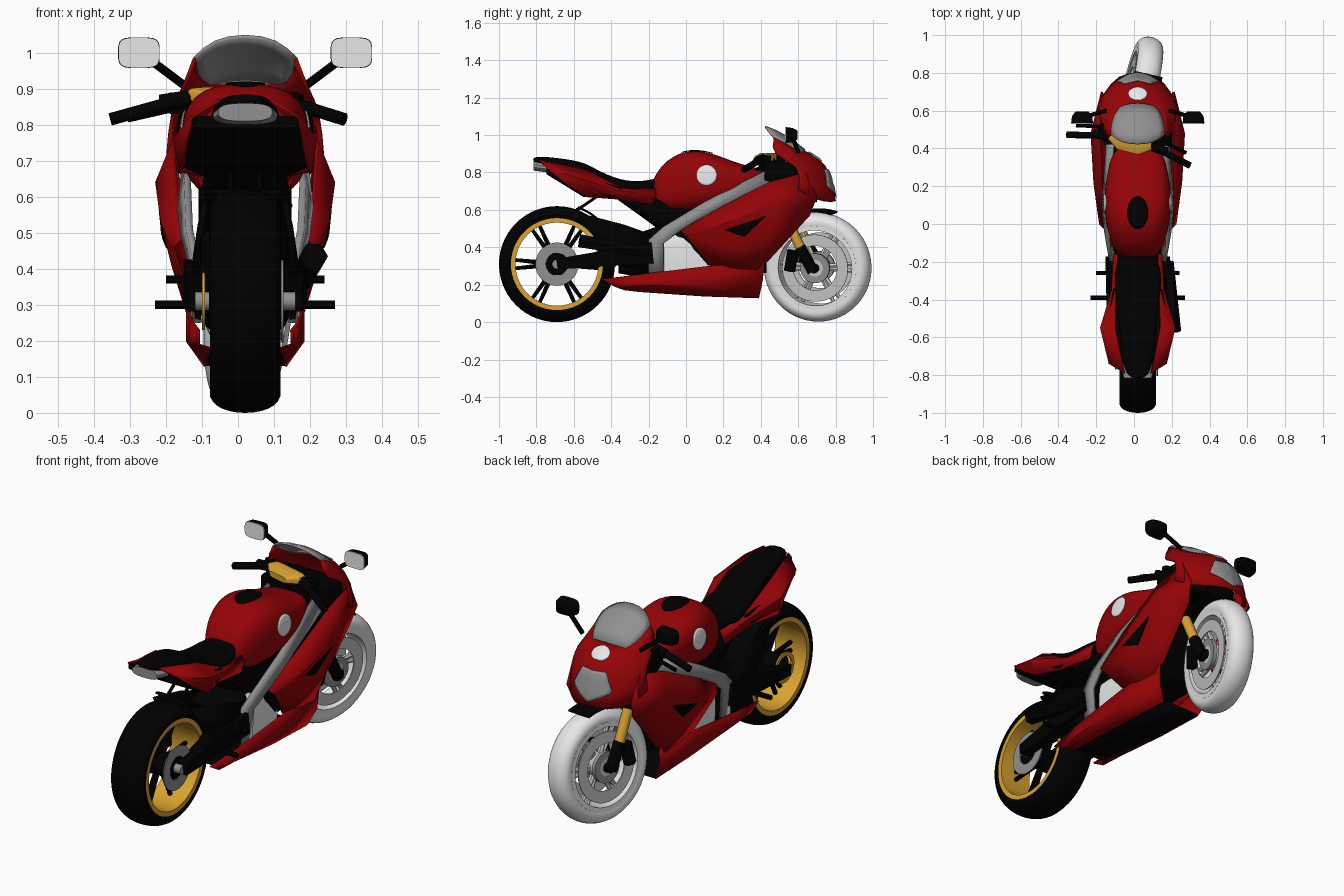
import bpy, bmesh
from math import sin, cos, pi, radians
from mathutils import Vector, Matrix
from mathutils.bvhtree import BVHTree

if "Cube" in bpy.data.objects:
    bpy.data.objects.remove(bpy.data.objects["Cube"])

OFFSET = Matrix.Translation((.02, 0, 0))
made = []


def material(name, r, g, b):
    m = bpy.data.materials.new(name)
    m.use_nodes = True
    m.diffuse_color = (r, g, b, 1)
    m.node_tree.nodes["Principled BSDF"].inputs["Base Color"].default_value = (r, g, b, 1)
    return m


red = material("red paint", .30, .001, .002)
black = material("black", 0, 0, 0)
gold = material("gold", .70, .37, .03)
grey = material("grey", .28, .28, .28)
steel = material("light steel", .58, .58, .58)
white = material("white", .80, .80, .80)


def finish(name, bm, mat, mirror=False, solid=0, subdiv=0):
    """Turn a bmesh into a named object with the usual modifiers."""
    bmesh.ops.recalc_face_normals(bm, faces=bm.faces)
    mesh = bpy.data.meshes.new(name)
    bm.to_mesh(mesh)
    bm.free()
    mesh.materials.append(mat)
    ob = bpy.data.objects.new(name, mesh)
    bpy.context.collection.objects.link(ob)
    ob.matrix_world = OFFSET
    if mirror:
        ob.modifiers.new("mirror", 'MIRROR').use_clip = True
    if subdiv:
        sub = ob.modifiers.new("smooth", 'SUBSURF')
        sub.levels = sub.render_levels = subdiv
        sub.boundary_smooth = 'PRESERVE_CORNERS'
    if solid:
        shell = ob.modifiers.new("thickness", 'SOLIDIFY')
        shell.thickness, shell.offset = solid, 0
    made.append(ob)
    return ob


def bridge(bm, rows, closed):
    """Quads between neighbouring rows of vertices."""
    for a, b in zip(rows, rows[1:]):
        count = len(a)
        for i in range(count if closed else count - 1):
            j = (i + 1) % count
            bm.faces.new((a[i], a[j], b[j], b[i]))


def loft(name, mat, sections, cx=0, power=.7, subdiv=0, mirror=False):
    """Rounded body through sections of (y, half width, low z, high z)."""
    bm, rows = bmesh.new(), []
    soft = lambda v: abs(v) ** power * (1 if v > 0 else -1)
    for y, half, low, high in sections:
        ring = []
        for i in range(20):
            t = 2 * pi * (i + .5) / 20
            ring.append(bm.verts.new((cx + half * soft(cos(t)), y,
                                      (low + high) / 2 + (high - low) / 2 * soft(sin(t)))))
        rows.append(ring)
    bridge(bm, rows, True)
    bm.faces.new(rows[0])
    bm.faces.new(rows[-1])
    return finish(name, bm, mat, mirror, 0, subdiv)


def panel(name, mat, rows, subdiv=0, solid=.01):
    """Thin mirrored body panel from a small grid of points."""
    bm = bmesh.new()
    bridge(bm, [[bm.verts.new(p) for p in row] for row in rows], False)
    return finish(name, bm, mat, True, solid, subdiv)


def add_tube(bm, a, b, r, end=None, sides=12):
    a, b = Vector(a), Vector(b)
    turn = (b - a).to_track_quat('Z', 'Y').to_matrix().to_4x4()
    spin = Matrix.Rotation(pi / sides, 4, 'Z')
    bmesh.ops.create_cone(bm, cap_ends=True, segments=sides, radius1=r,
                          radius2=r if end is None else end, depth=(b - a).length,
                          matrix=Matrix.Translation((a + b) / 2) @ turn @ spin)


def tube(name, mat, a, b, r, end=None, sides=12, mirror=True):
    bm = bmesh.new()
    add_tube(bm, a, b, r, end, sides)
    return finish(name, bm, mat, mirror)


def lathe(name, mat, profile, hub, start=0, stop=360, mirror=False):
    """Turn a closed profile of (x, radius) about a wheel axle."""
    bm, full = bmesh.new(), stop - start == 360
    steps = 56 if full else 16
    rows = []
    for i in range(steps if full else steps + 1):
        t = radians(start + (stop - start) * i / steps)
        rows.append([bm.verts.new((x, hub[0] + r * cos(t), hub[1] + r * sin(t))) for x, r in profile])
    bridge(bm, rows + rows[:1] if full else rows, True)
    if not full:
        bm.faces.new(rows[0])
        bm.faces.new(rows[-1])
    return finish(name, bm, mat, mirror)


def band(x0, x1, r0, r1):
    return [(x0, r0), (x1, r0), (x1, r1), (x0, r1)]


def decal(name, mat, target, start, aim, u, v, corners=0, mirror=False):
    """Thin plate laid onto a surface by ray casting; u and v are its half axes."""
    bpy.context.view_layer.update()
    tree = BVHTree.FromObject(target, bpy.context.evaluated_depsgraph_get())
    start, aim, u, v = Vector(start), Vector(aim), Vector(u), Vector(v)
    bm, rows = bmesh.new(), []

    def drop(p):
        hit = tree.ray_cast(p, aim)[0] or tree.find_nearest(p)[0]
        return bm.verts.new(hit - aim * .005)

    for k in range(1, 6):
        ring = []
        for i in range(42):
            t = 2 * pi * i / 42
            s = k / 5
            if corners:
                s *= cos(pi / corners) / cos(t % (2 * pi / corners) - pi / corners)
            ring.append(drop(start + u * s * sin(t) - v * s * cos(t)))
        rows.append(ring)
    bridge(bm, rows, True)
    bm.faces.new(rows[0])
    return finish(name, bm, mat, mirror, .004)


def wheel(side, hub, radius, half, inner, tyre, rim, spoke):
    """Tyre, rim, spokes and hub."""
    curve = [pi * i / 14 for i in range(15)]
    bow = [(half * cos(t), inner + (radius - inner) * sin(t) ** .7) for t in curve[1:-1]]
    shape = [(half * .9, inner)] + bow + [(-half * .9, inner)]
    parts = [lathe(side + "_tyre", tyre, shape, hub),
             lathe(side + "_rim", rim, band(-half * .93, half * .93, inner - .018, inner + .006), hub)]
    bm = bmesh.new()
    for i in range(6):
        for lean in (-.1, .1):
            t = 2 * pi * i / 6 + lean
            a, b = [(0, hub[0] + r * cos(t), hub[1] + r * sin(t)) for r in (.03, inner - .01)]
            add_tube(bm, a, b, .016, .011, 6)
    add_tube(bm, (-half, *hub), (half, *hub), .06, sides=20)
    parts.append(finish(side + "_spokes", bm, spoke))
    return parts


def steer(parts, axis, pivot, shift):
    """Turn parts to the right about a steering axis."""
    move = Matrix.Translation(pivot)
    turn = Matrix.Rotation(radians(-14), 4, Vector(axis).normalized())
    for ob in parts:
        ob.matrix_world = OFFSET @ Matrix.Translation((shift, 0, 0)) @ move @ turn @ move.inverted()


# Wheels and brakes
REAR, FRONT = (-.69, .31), (.705, .295)
wheel("rear", REAR, .31, .1, .24, black, gold, black)
lathe("rear_brake_disc", grey, band(.1, .106, .06, .115), REAR)
lathe("chain_sprocket", gold, band(-.12, -.112, .06, .08), REAR)
tube("rear_axle", grey, (.09, *REAR), (.14, *REAR), .026)
lathe("rear_hugger", black, band(-.1, .1, .318, .33), REAR, 5, 70)
fork = wheel("front", FRONT, .293, .07, .22, white, white, steel)
fork += [
    lathe("front_brake_discs", steel, band(.058, .064, .12, .18), FRONT, mirror=True),
    lathe("front_disc_carriers", grey, band(.05, .071, .045, .08), FRONT, mirror=True),
    lathe("front_fender", black, band(-.075, .075, .3, .308), FRONT, 72, 125)]

# Fork
fork += [
    tube("fork_lowers", black, (.09, .70, .28), (.09, .63, .41), .03),
    tube("fork_tubes", gold, (.09, .63, .41), (.09, .56, .56), .026),
    tube("fork_uppers", black, (.09, .56, .56), (.09, .43, .86), .024),
    tube("calipers", black, (.085, .57, .28), (.085, .59, .39), .032, sides=6),
    tube("front_axle", black, (-.1, *FRONT), (.1, *FRONT), .025, mirror=False)]
steer(fork, (0, -.25, .58), (0, .66, .30), 0)

# Clamp and handlebars
bars = [
    loft("fork_clamp", gold, [(.38, .06, .86, .89), (.42, .12, .86, .905), (.46, .11, .86, .905)], power=.4),
    tube("bar_stubs", black, (.10, .44, .875), (.20, .43, .86), .025),
    tube("grips", black, (.16, .43, .865), (.335, .39, .815), .018),
    tube("levers", black, (.15, .48, .85), (.30, .45, .815), .01, sides=6),
    tube("brake_reservoirs", black, (.16, .47, .83), (.16, .47, .89), .025)]
steer(bars, (0, 0, 1), (0, .43, 0), -.04)

# Engine, frame and swingarm
loft("engine_block", white, [(-.12, .11, .2, .48), (.14, .115, .2, .5)], power=.4)
loft("engine_core", black, [(-.1, .1, .48, .64), (.12, .13, .26, .64), (.43, .13, .26, .78)], power=.5)
loft("swingarm_pivot", black, [(-.36, .11, .26, .44), (-.13, .125, .22, .52)], power=.4)
panel("frame_rails", grey, [
    [(.13, .45, .82), (.16, .1, .64), (.155, -.12, .51), (.14, -.2, .44), (.13, -.2, .25)],
    [(.16, .45, .74), (.18, .1, .57), (.17, -.03, .49), (.15, -.12, .42), (.14, -.12, .25)]], solid=.02)
loft("subframe", black, [(-.36, .1, .65, .7), (-.22, .12, .55, .7), (-.1, .13, .46, .66)])
tube("swingarm", black, (.13, *REAR), (.115, -.18, .37), .04, .08, sides=4)
panel("swingarm_guards", black, [
    [(.11, -.58, .585), (.125, -.33, .52), (.125, -.19, .47)],
    [(.13, -.50, .47), (.14, -.35, .42), (.13, -.2, .40)],
    [(.13, -.46, .34), (.14, -.35, .30), (.13, -.2, .26)]], solid=.015)
tube("silencer", black, (.16, -.2, .37), (.19, -.57, .435), .03, .04, 6, False)
tube("foot_pegs", black, (.1, -.26, .37), (.22, -.26, .37), .012, sides=8)
tube("rear_pegs", black, (.1, -.39, .30), (.25, -.39, .30), .013, sides=8)
tube("plate_bracket", black, (.04, -.45, .69), (.04, -.58, .60), .009, sides=6)
tube("plate_bracket_bar", black, (-.08, -.58, .60), (.08, -.58, .60), .012, sides=6, mirror=False)

# Tank, seat and tail
tank = loft("fuel_tank", red, [(-.19, .08, .64, .74), (-.13, .13, .59, .85), (-.01, .17, .58, .925),
                              (.14, .185, .60, .91), (.29, .16, .67, .84), (.43, .12, .74, .82)], subdiv=2)
decal("tank_cap", black, tank, (0, .06, 1.2), (0, 0, -1), (.055, 0, 0), (0, .085, 0))
decal("tank_badges", white, tank, (.5, .11, .785), (-1, 0, 0), (0, .055, 0), (0, 0, .055), mirror=True)
loft("seat", black, [(-.82, .05, .855, .885), (-.74, .08, .81, .885), (-.55, .10, .77, .86), (-.49, .10, .73, .82),
                     (-.35, .125, .68, .755), (-.22, .125, .67, .75), (-.14, .07, .7, .78)], subdiv=2)
panel("tail_fairing", red, [
    [(.07, -.79, .87), (.12, -.55, .82), (.115, -.35, .72), (.11, -.16, .71)],
    [(.15, -.74, .82), (.195, -.55, .76), (.135, -.35, .70), (.125, -.16, .68)],
    [(.14, -.71, .79), (.18, -.54, .67), (.13, -.40, .66), (.12, -.18, .63)]])
loft("undertray", black, [(-.745, .145, .79, .825), (-.55, .178, .67, .79), (-.3, .12, .65, .71)], power=.3)
loft("tail_light", grey, [(-.815, .075, .81, .86), (-.74, .09, .80, .85)])

# Side fairings and belly pan
side = panel("side_fairings", red, [
    [(.17, -.03, .49), (.19, .18, .61), (.20, .45, .75), (.19, .64, .80)],
    [(.20, .0, .46), (.23, .22, .53), (.245, .48, .64), (.19, .70, .67)],
    [(.18, .06, .39), (.20, .25, .41), (.20, .45, .46), (.17, .66, .57)],
    [(.15, .13, .30), (.16, .25, .29), (.16, .38, .28), (.15, .44, .33)]])
decal("fairing_vents", black, side, (.5, .315, .505), (-1, 0, 0), (0, .06, -.02), (0, -.11, -.06), 3, True)
panel("belly_pan", red, [
    [(.13, -.45, .23), (.15, -.25, .255), (.16, .12, .30), (.16, .42, .32)],
    [(.13, -.38, .19), (.15, -.25, .20), (.16, .1, .20), (.155, .41, .22)],
    [(.09, -.33, .175), (.10, -.25, .165), (.11, .1, .14), (.11, .39, .13)]])
panel("belly_floor", black, [
    [(.09, -.33, .18), (.10, -.25, .17), (.11, .1, .145), (.11, .39, .135)],
    [(0, -.33, .18), (0, -.25, .17), (0, .1, .145), (0, .39, .135)]])

# Nose cowl, windscreen, headlight and mirrors
panel("windscreen", grey, [
    [(0, .42, 1.05), (.09, .43, 1.035), (.14, .47, .985)],
    [(0, .53, 1.01), (.09, .53, .99), (.14, .54, .95)],
    [(0, .64, .92), (.07, .63, .915), (.105, .61, .90)]], 1)
nose = panel("nose_cowl", red, [
    [(0, .64, .92), (.105, .61, .90), (.14, .54, .95), (.14, .47, .985)],
    [(0, .73, .88), (.12, .68, .86), (.18, .57, .89), (.175, .45, .89)],
    [(0, .79, .81), (.13, .73, .78), (.205, .65, .80), (.205, .62, .84)],
    [(0, .80, .65), (.10, .79, .64), (.18, .69, .65), (.215, .60, .71)]], 1)
loft("dashboard_core", black, [(.42, .18, .75, .86), (.58, .19, .68, .86), (.70, .09, .64, .78)], power=.4)
decal("headlight", grey, nose, (0, 1.3, .75), (0, -1, 0), (.12, 0, 0), (0, 0, .085), 5)
decal("nose_badge", white, nose, (0, .69, 1.3), (0, 0, -1), (.05, 0, 0), (0, .035, 0))
tube("mirror_stalks", black, (.17, .60, .91), (.27, .57, .985), .012, sides=8)
loft("mirror_shells", black, [(.535, .058, .957, 1.043), (.57, .054, .962, 1.038), (.595, .035, .975, 1.025)],
     cx=.295, power=.5, mirror=True)
loft("mirror_glass", white, [(.53, .057, .958, 1.042), (.536, .057, .958, 1.042)],
     cx=.295, power=.5, mirror=True)

# Smooth shading that keeps panel edges crisp
bpy.ops.object.select_all(action='DESELECT')
for ob in made:
    ob.select_set(True)
bpy.context.view_layer.objects.active = made[0]
bpy.ops.object.shade_smooth_by_angle(angle=radians(35))
